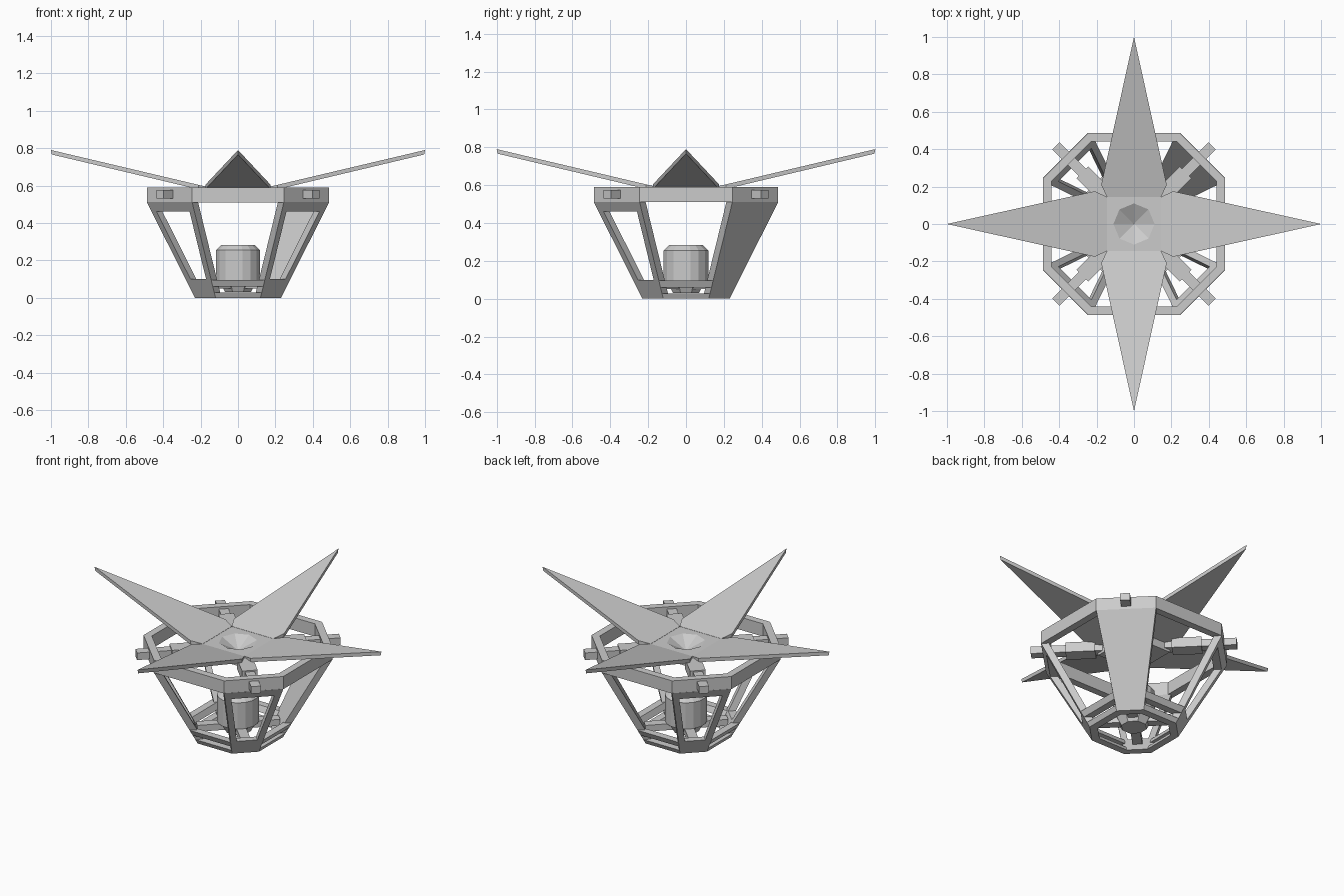
import bpy, bmesh
from math import pi, sqrt, cos, sin
from mathutils import Matrix, Vector

if "Cube" in bpy.data.objects:
    bpy.data.objects.remove(bpy.data.objects["Cube"])


def mesh_obj(name, verts, faces):
    me = bpy.data.meshes.new(name)
    me.from_pydata([tuple(v) for v in verts], [], faces)
    bm = bmesh.new()
    bm.from_mesh(me)
    bmesh.ops.recalc_face_normals(bm, faces=bm.faces)
    bm.to_mesh(me)
    bm.free()
    ob = bpy.data.objects.new(name, me)
    bpy.context.collection.objects.link(ob)
    return ob


def loft(name, loops, closed=False):
    # Bridge equal-length loops; either cap the ends or join last to first
    n, m = len(loops[0]), len(loops)
    verts = [v for lp in loops for v in lp]
    faces = []
    for k in range(m if closed else m - 1):
        a, b = k * n, ((k + 1) % m) * n
        faces += [(a + i, a + (i + 1) % n, b + (i + 1) % n, b + i) for i in range(n)]
    if not closed:
        faces += [tuple(range(n)), tuple(range((m - 1) * n, m * n))]
    return mesh_obj(name, verts, faces)


def octagon(a, c, z):
    return [(x, y, z) for x, y in ((a, -c), (a, c), (c, a), (-c, a),
                                   (-a, c), (-a, -c), (-c, -a), (c, -a))]


def octo_ring(name, lo, hi, z0, z1, w):
    k = w * 0.414
    return loft(name, [octagon(lo[0], lo[1], z0), octagon(hi[0], hi[1], z1),
                       octagon(hi[0] - w, hi[1] - k, z1),
                       octagon(lo[0] - w, lo[1] - k, z0)], closed=True)


def round_loop(r, z, n, start=0.0):
    return [(r * cos(start + 2 * pi * i / n), r * sin(start + 2 * pi * i / n), z)
            for i in range(n)]


def bar(name, r0, r1, half, z0, z1, ang):
    # Radial box pointing outwards at the given angle
    loops = [[(r, s * half, z) for s, z in ((-1, z0), (1, z0), (1, z1), (-1, z1))]
             for r in (r0, r1)]
    ob = loft(name, loops)
    ob.data.transform(Matrix.Rotation(ang, 4, 'Z'))
    return ob


def slope(z):
    t = z / 0.51
    return 0.23 + 0.257 * t, 0.12 + 0.125 * t


# Upper ring and the two bands of the base
octo_ring("upper_ring", (0.487, 0.245), (0.487, 0.245), 0.51, 0.59, 0.045)
octo_ring("base_lower_band", slope(0), slope(0.028), 0, 0.028, 0.045)
octo_ring("base_upper_band", slope(0.06), slope(0.095), 0.06, 0.095, 0.045)


# Sloped legs: three open frames and one solid panel
def leg_corner(z, inset, side, depth):
    a, c = slope(z)
    r = (a + c) / sqrt(2)
    h = (a - c) / sqrt(2) - inset
    return (r - depth, side * h, z)


for i in range(4):
    ang = pi / 4 + i * pi / 2

    def quad(z0, z1, inset, depth):
        return [leg_corner(z, inset, s, depth)
                for z, s in ((z0, -1), (z0, 1), (z1, 1), (z1, -1))]
    d = 0.045
    if i == 0:
        leg = loft("solid_leg", [quad(0, 0.512, 0, 0), quad(0, 0.512, 0, d)])
    else:
        leg = loft("framed_leg", [quad(0, 0.512, 0, 0), quad(0.1, 0.46, 0.037, 0),
                                  quad(0.1, 0.46, 0.037, d), quad(0, 0.512, 0, d)],
                   closed=True)
    leg.data.transform(Matrix.Rotation(ang, 4, 'Z'))

    # Diagonal arms through the ring, their sleeves, and base spokes
    bar("arm", 0.14, 0.59, 0.028, 0.53, 0.575, ang)
    bar("arm_sleeve", 0.22, 0.39, 0.045, 0.52, 0.583, ang)
    bar("base_spoke", 0.06, 0.24, 0.028, 0.05, 0.09, ang)

    # Kite-shaped wing rising outwards
    outline = [(0.145, -0.145), (0.21, -0.175), (1.0, 0), (0.21, 0.175), (0.145, 0.145)]
    top = [(x, y, 0.79 + (x - 1) * 0.236) for x, y in outline]
    low = [(x - 0.005 * (x > 0.5), y, z - 0.024) for x, y, z in top]
    wing = loft("wing", [low, top])
    wing.data.transform(Matrix.Rotation(i * pi / 2, 4, 'Z'))

# Central hub with a faceted eight-sided dish
sq = [(-0.145, -0.145), (0.145, -0.145), (0.145, 0.145), (-0.145, 0.145)]
hub = loft("hub", [[(x, y, z) for x, y in sq] for z in (0.515, 0.587)])
cut = loft("dish_cutter", [round_loop(0.0005, 0.53, 8), round_loop(0.11, 0.587, 8),
                           round_loop(0.11, 0.65, 8)])
cut.hide_render = True
cut.hide_viewport = True
mod = hub.modifiers.new("dish", 'BOOLEAN')
mod.object = cut
mod.operation = 'DIFFERENCE'
mod.solver = 'EXACT'

# Canister standing on a tapered plug
loft("canister", [round_loop(r, z, 16, pi / 16) for r, z in
                  ((0.12, 0.09), (0.12, 0.255), (0.09, 0.283))])
loft("plug", [round_loop(0.075, 0.03, 8, pi / 8), round_loop(0.11, 0.095, 8, pi / 8)])
